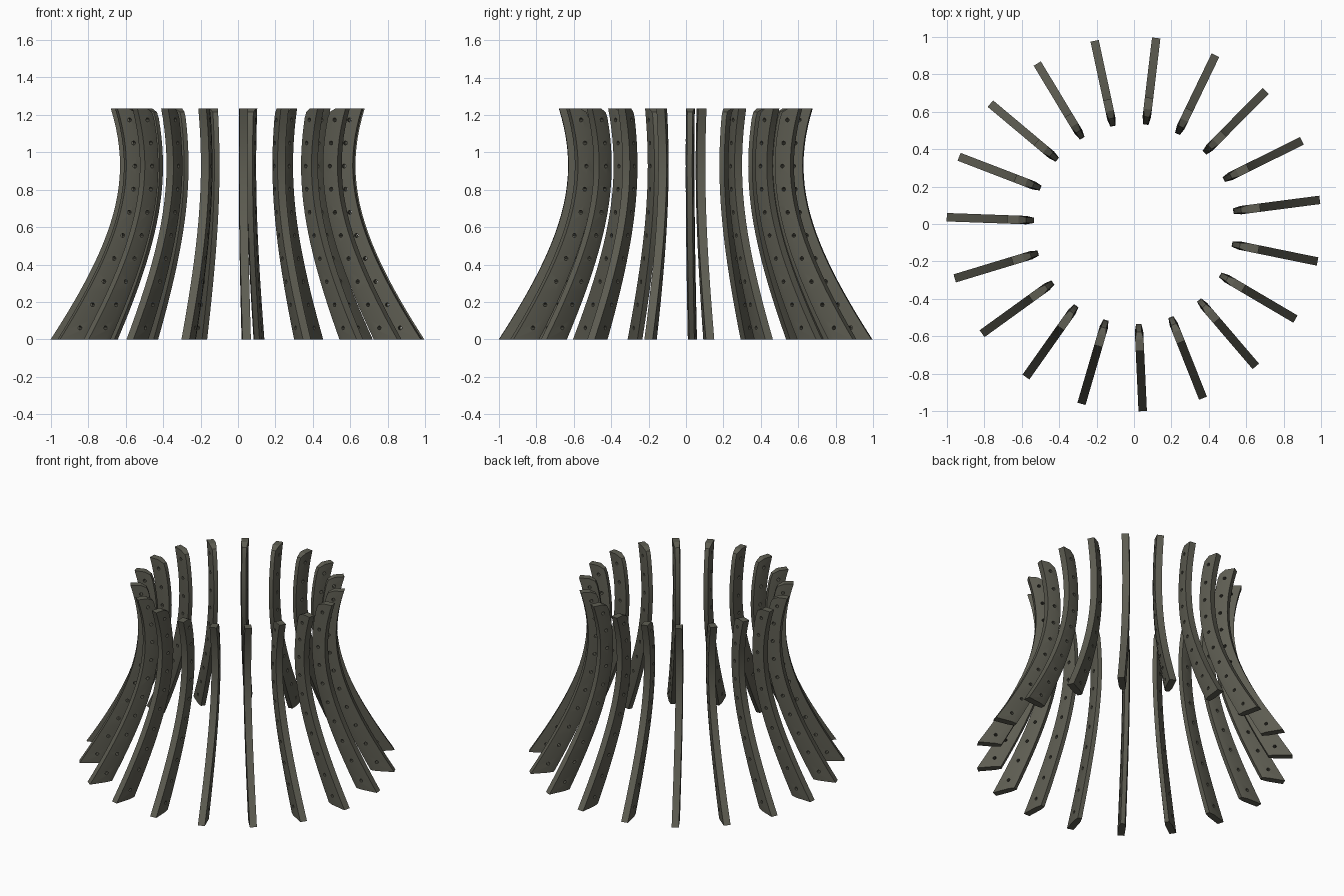
import bpy, bmesh, math
from mathutils import Matrix, Vector

if "Cube" in bpy.data.objects:
    bpy.data.objects.remove(bpy.data.objects["Cube"])

RIBS, FIRST = 19, math.radians(7.4)
H, WAIST, SEG = 1.235, 0.93, 24

mat = bpy.data.materials.new("dark olive grey")
mat.diffuse_color = (0.112, 0.11, 0.085, 1)
mat.use_nodes = True
mat.node_tree.nodes["Principled BSDF"].inputs["Base Color"].default_value = mat.diffuse_color


def outer(z):
    return math.sqrt(0.397 + 0.70 * (z - WAIST) ** 2)


def inner(z):
    return math.sqrt(0.286 + 0.505 * (z - WAIST) ** 2)


def finish(bm, name):
    bmesh.ops.recalc_face_normals(bm, faces=bm.faces)
    me = bpy.data.meshes.new(name)
    bm.to_mesh(me)
    bm.free()
    me.materials.append(mat)
    ob = bpy.data.objects.new(name, me)
    bpy.context.collection.objects.link(ob)
    return ob


# one curved rib: hyperbolic profile, inner edge chamfered on both sides
bm = bmesh.new()
rings = []
for i in range(SEG + 1):
    z = H * i / SEG
    a, b = outer(z), inner(z)
    drop = 0.02 if i == SEG else 0
    section = [(a, -0.0225, z), (a, 0.0225, z), (b + 0.04, 0.0225, z),
               (b, 0.014, z - drop), (b, -0.014, z - drop), (b + 0.04, -0.0225, z)]
    rings.append([bm.verts.new(p) for p in section])
for r0, r1 in zip(rings, rings[1:]):
    for k in range(6):
        n = (k + 1) % 6
        bm.faces.new((r0[k], r0[n], r1[n], r1[k]))
bm.faces.new(rings[0])
for idx in ((0, 1, 2, 5), (5, 2, 3, 4)):
    bm.faces.new([rings[-1][k] for k in idx])
rib = finish(bm, "tower_rib_1")

# row of small holes through the rib
bm = bmesh.new()
for i in range(10):
    z = 0.062 + i * 0.1235
    r = (outer(z) + inner(z)) / 2
    m = Matrix.Translation(Vector((r, 0, z))) @ Matrix.Rotation(math.pi / 2, 4, 'X')
    bmesh.ops.create_cone(bm, cap_ends=True, segments=8, radius1=0.011,
                          radius2=0.011, depth=0.1, matrix=m)
cutter = finish(bm, "hole_cutter")
cutter.hide_render = True

mod = rib.modifiers.new("holes", 'BOOLEAN')
mod.operation = 'DIFFERENCE'
mod.solver = 'EXACT'
mod.object = cutter
bpy.context.view_layer.objects.active = rib
rib.select_set(True)
bpy.ops.object.modifier_apply(modifier="holes")
bpy.data.objects.remove(cutter)
bpy.ops.object.shade_smooth_by_angle(angle=math.radians(15))

# ring of ribs
for i in range(RIBS):
    ob = rib if i == 0 else rib.copy()
    if i:
        ob.name = f"tower_rib_{i + 1}"
        bpy.context.collection.objects.link(ob)
    ob.rotation_euler = (0, 0, FIRST + i * math.tau / RIBS)
